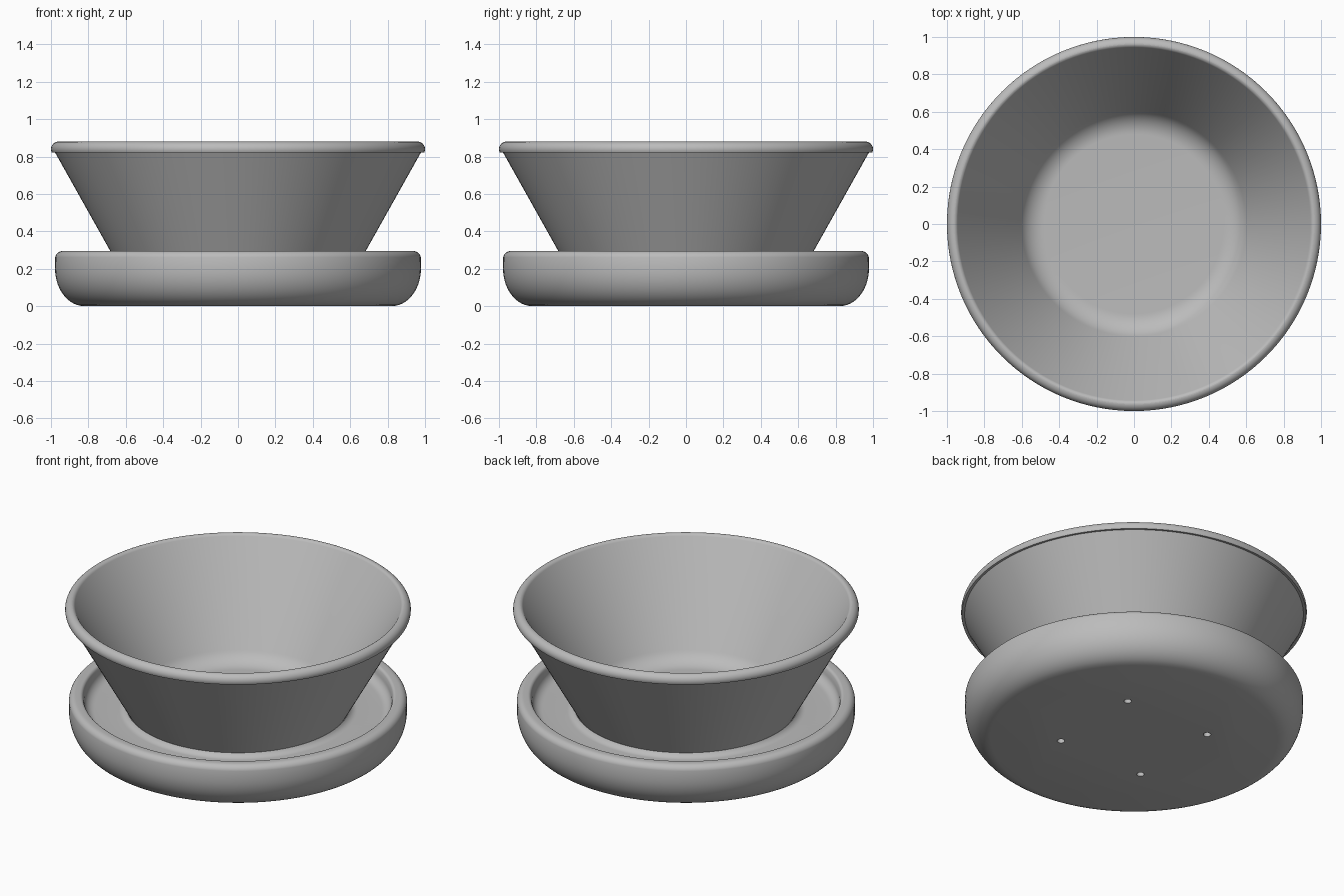
import bpy, bmesh, math
from mathutils import Matrix, Vector

SEGMENTS = 128

if "Cube" in bpy.data.objects:
    bpy.data.objects.remove(bpy.data.objects["Cube"])

clay = bpy.data.materials.new("grey clay")
clay.use_nodes = True
GREY = (0.5, 0.5, 0.5, 1)
clay.diffuse_color = GREY
clay.node_tree.nodes["Principled BSDF"].inputs["Base Color"].default_value = GREY


def arc(cx, cz, rx, rz, start, end, steps=8):
    """Points on an elliptical arc, angles in degrees."""
    angles = [math.radians(start + (end - start) * i / steps) for i in range(steps + 1)]
    return [(cx + rx * math.cos(a), cz + rz * math.sin(a)) for a in angles]


def finish(name, bm):
    bmesh.ops.recalc_face_normals(bm, faces=bm.faces)
    mesh = bpy.data.meshes.new(name)
    bm.to_mesh(mesh)
    bm.free()
    mesh.materials.append(clay)
    obj = bpy.data.objects.new(name, mesh)
    bpy.context.collection.objects.link(obj)
    return obj


def lathe(name, profile):
    """Turn an open profile around z; its two ends are closed by flat discs."""
    bm = bmesh.new()
    verts = [bm.verts.new((r, 0, z)) for r, z in profile]
    edges = [bm.edges.new(pair) for pair in zip(verts, verts[1:])]
    bmesh.ops.spin(bm, geom=verts + edges, cent=(0, 0, 0), axis=(0, 0, 1),
                   angle=math.tau, steps=SEGMENTS, use_merge=True)
    bmesh.ops.remove_doubles(bm, verts=bm.verts, dist=1e-5)
    bmesh.ops.holes_fill(bm, edges=[e for e in bm.edges if e.is_boundary], sides=0)
    return finish(name, bm)


def smooth(obj):
    bpy.ops.object.select_all(action="DESELECT")
    obj.select_set(True)
    bpy.context.view_layer.objects.active = obj
    bpy.ops.object.shade_smooth_by_angle(angle=math.radians(35))


# Saucer: flat foot, bulging side, narrow lip and a raised floor
saucer = lathe("saucer",
               [(0.83, 0)]
               + arc(0.82, 0.2, 0.158, 0.2, -75, 0, 12)
               + arc(0.938, 0.255, 0.04, 0.04, 10, 90, 6)
               + arc(0.915, 0.275, 0.02, 0.02, 90, 165, 5)
               + arc(0.83, 0.26, 0.06, 0.06, 0, -90, 8)
               + arc(0.69, 0.25, 0.05, 0.05, -90, -150, 6)
               + [(0.6, 0.2)])

# Drain holes under the saucer
bm = bmesh.new()
for sx in (-1, 1):
    for sy in (-1, 1):
        bmesh.ops.create_cone(bm, cap_ends=True, segments=24, radius1=0.022, radius2=0.022,
                              depth=0.2, matrix=Matrix.Translation(Vector((0.3 * sx, 0.3 * sy, 0))))
cutter = finish("hole_cutter", bm)
cutter.hide_render = True
cut = saucer.modifiers.new("drain_holes", "BOOLEAN")
cut.object = cutter
cut.solver = "EXACT"
bpy.context.view_layer.objects.active = saucer
bpy.ops.object.modifier_apply(modifier=cut.name)
bpy.data.objects.remove(cutter)

# Bowl: flared wall, rounded rim and filleted inner floor
bowl = lathe("bowl",
             [(0.61, 0.165), (0.98, 0.825)]
             + arc(0.96, 0.84, 0.04, 0.04, -25, 90, 10)
             + arc(0.965, 0.855, 0.025, 0.025, 90, 150, 6)
             + arc(0.48, 0.37, 0.14, 0.14, -30, -90, 10))

for part in (saucer, bowl):
    smooth(part)
